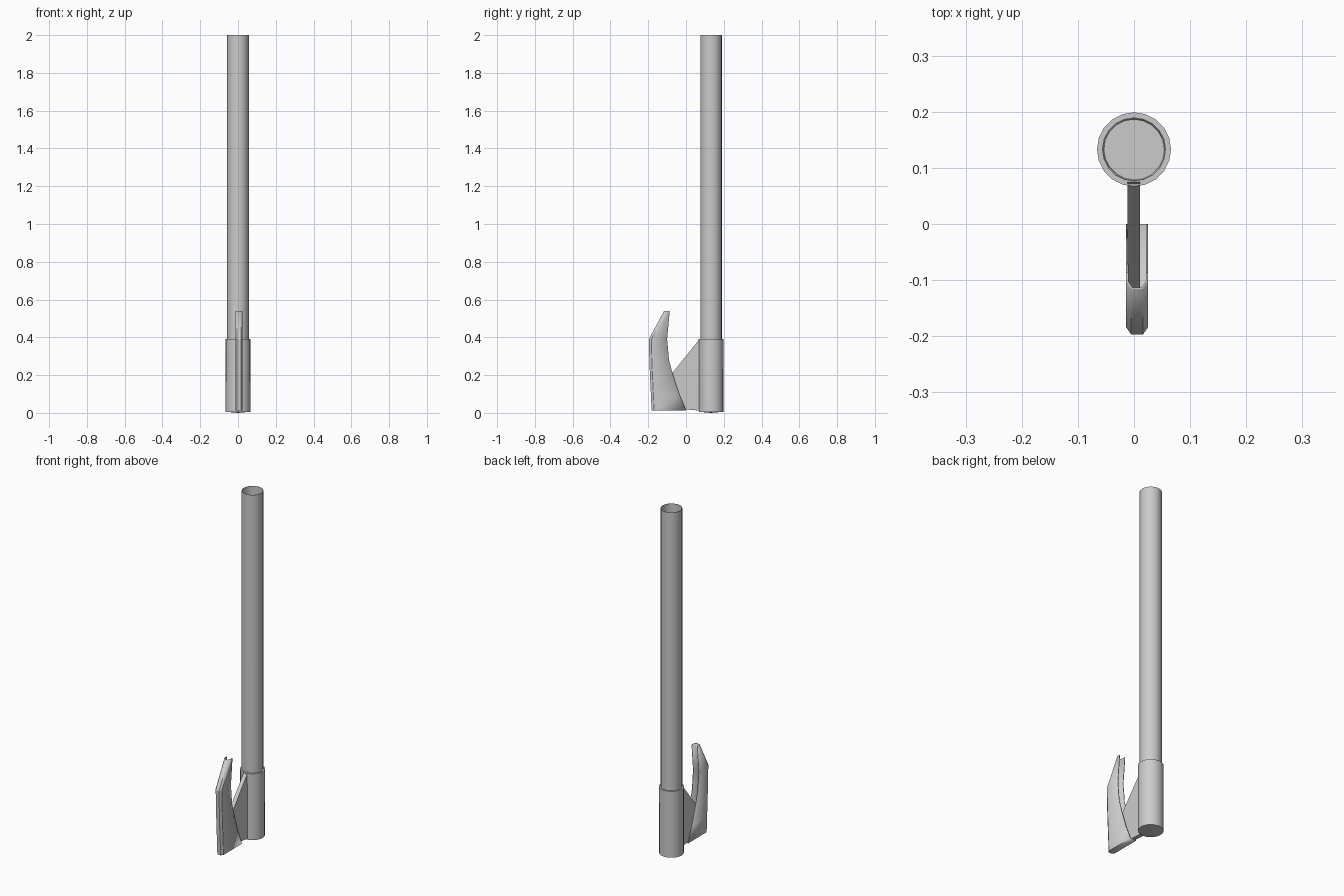
import bpy, bmesh, math

if "Cube" in bpy.data.objects:
    bpy.data.objects.remove(bpy.data.objects["Cube"])

AXIS_Y = 0.133
SIDES = 20


def finish(name, bm, angle=30):
    bm.normal_update()
    me = bpy.data.meshes.new(name)
    bm.to_mesh(me)
    bm.free()
    ob = bpy.data.objects.new(name, me)
    bpy.context.collection.objects.link(ob)
    bpy.ops.object.select_all(action='DESELECT')
    ob.select_set(True)
    bpy.context.view_layer.objects.active = ob
    bpy.ops.object.shade_smooth_by_angle(angle=math.radians(angle))
    return ob


def lathe(name, profile):
    """Revolve (radius, z) points around the pole axis; radius 0 makes a centre point."""
    bm = bmesh.new()
    rings = []
    for r, z in profile:
        n = SIDES if r > 0 else 1
        rings.append([bm.verts.new((r * math.cos(2 * math.pi * i / SIDES),
                                    AXIS_Y + r * math.sin(2 * math.pi * i / SIDES), z))
                      for i in range(n)])
    for a, b in zip(rings, rings[1:]):
        for i in range(SIDES):
            j = (i + 1) % SIDES
            if len(a) == 1:
                bm.faces.new((a[0], b[j], b[i]))
            else:
                bm.faces.new((a[i], a[j], b[j], b[i]))
    return finish(name, bm)


# Socket with a slightly domed closed base and a flat rim around the pole
lathe("socket", [(0, 0), (0.065, 0.006), (0.066, 0.39), (0.055, 0.39)])

# Hollow pole, open at the top, with a narrower bore
pole = lathe("pole", [(0, 0.012), (0.053, 0.012), (0.057, 0.38), (0.057, 2.0),
                      (0.055, 2.0), (0.053, 0.02), (0.0001, 0.02)])

# Web plate joining the socket to the hook
bm = bmesh.new()
web = [(0.075, 0.012), (0.075, 0.395), (-0.075, 0.208), (-0.115, 0.16),
       (-0.115, 0.018), (0.0, 0.018)]
face = bm.faces.new([bm.verts.new((-0.012, y, z)) for y, z in web])
ext = bmesh.ops.extrude_face_region(bm, geom=[face])
for v in ext["geom"]:
    if isinstance(v, bmesh.types.BMVert):
        v.co.x = 0.011
bmesh.ops.recalc_face_normals(bm, faces=bm.faces)
finish("web_plate", bm)

# Hook: chamfered channel, open toward the pole; (z, front y, rear y)
stations = [(0.012, -0.182, 0.0), (0.10, -0.186, -0.036), (0.205, -0.191, -0.07),
            (0.28, -0.194, -0.09), (0.39, -0.197, -0.10), (0.54, -0.116, -0.086)]
bm = bmesh.new()
rows = []
for z, f, r in stations:
    section = [(-0.014, r), (-0.014, f + 0.013), (-0.005, f),
               (0.016, f), (0.025, f + 0.013), (0.025, r)]
    rows.append([bm.verts.new((x, y, z)) for x, y in section])
for a, b in zip(rows, rows[1:]):
    for i in range(5):
        bm.faces.new((a[i], a[i + 1], b[i + 1], b[i]))
bm.faces.new(list(reversed(rows[0])))
hook = finish("hook", bm, 15)
shell = hook.modifiers.new("sheet", 'SOLIDIFY')
shell.thickness = 0.004
shell.offset = -1
